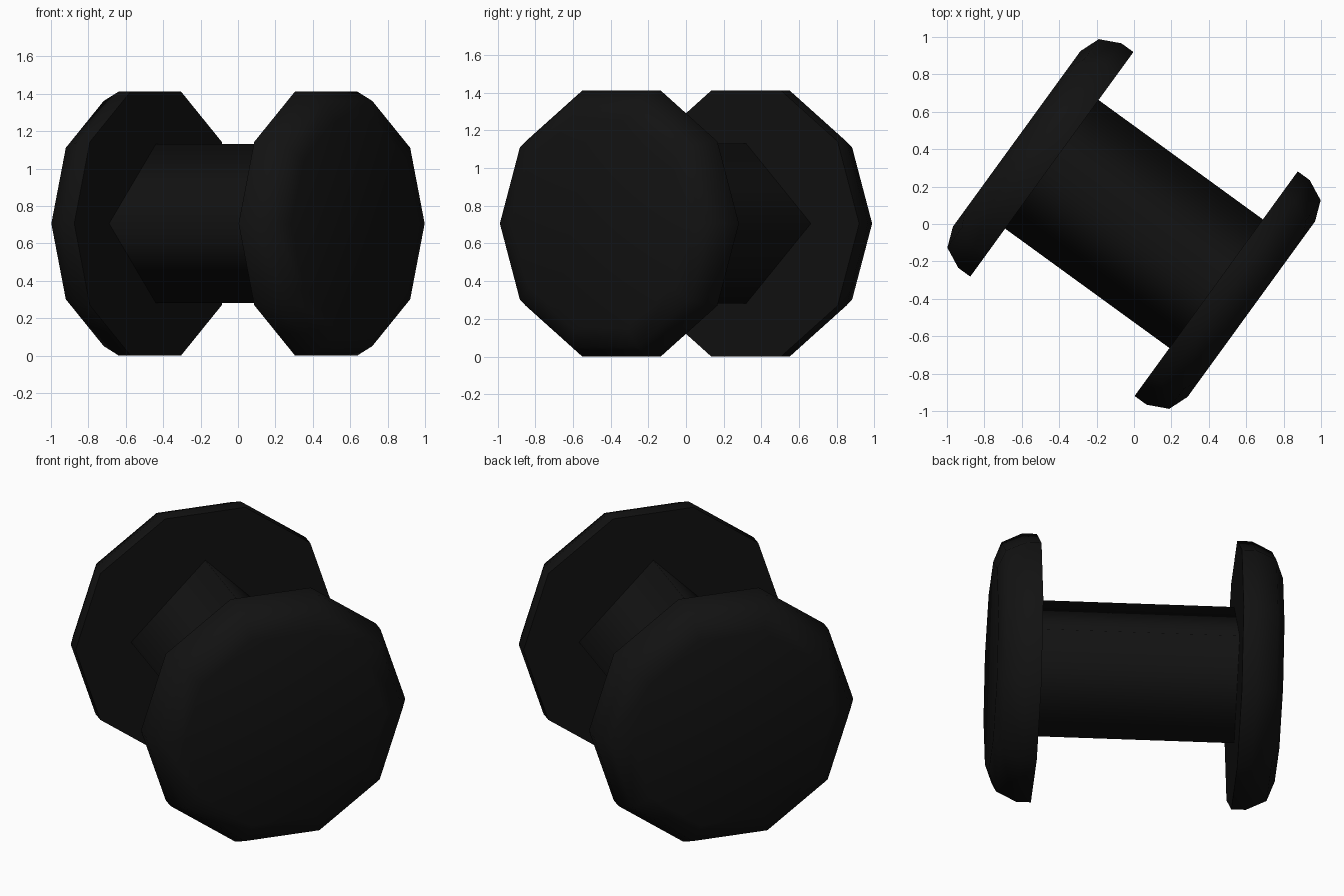
import bpy, bmesh
from math import cos, sin, pi, radians
from mathutils import Matrix

if "Cube" in bpy.data.objects:
    bpy.data.objects.remove(bpy.data.objects["Cube"])

mat = bpy.data.materials.new("black")
mat.diffuse_color = (0.006, 0.006, 0.006, 1)
mat.use_nodes = True
mat.node_tree.nodes["Principled BSDF"].inputs["Base Color"].default_value = mat.diffuse_color

# axle direction lies flat, turned 36 degrees clockwise seen from above
PLACE = Matrix.Translation((0, 0, 0.706)) @ Matrix.Rotation(radians(-36), 4, 'Z')


def lathe(name, profile, sides, sharp_angle, caps=True):
    """Turn (axial, radius) points around local x; caps close both ends."""
    bm = bmesh.new()
    rings = [[bm.verts.new((a, r * cos(2 * pi * i / sides), r * sin(2 * pi * i / sides)))
              for i in range(sides)] for a, r in profile]
    for r0, r1 in zip(rings, rings[1:]):
        for i in range(sides):
            j = (i + 1) % sides
            bm.faces.new((r0[i], r0[j], r1[j], r1[i]))
    if caps:
        bm.faces.new(rings[0])
        bm.faces.new(rings[-1])
    bmesh.ops.recalc_face_normals(bm, faces=bm.faces)
    for f in bm.faces:
        f.smooth = True
    for e in bm.edges:
        if len(e.link_faces) == 2 and e.calc_face_angle() > radians(sharp_angle):
            e.smooth = False
    bm.transform(PLACE)
    if caps is False:
        # open tube: make sure normals point away from the axle
        bm.normal_update()
        f = bm.faces[:][0]
        if (f.calc_center_median() - PLACE.translation).dot(f.normal) < 0:
            bmesh.ops.reverse_faces(bm, faces=bm.faces)
    me = bpy.data.meshes.new(name)
    bm.to_mesh(me)
    bm.free()
    me.materials.append(mat)
    ob = bpy.data.objects.new(name, me)
    bpy.context.collection.objects.link(ob)
    return ob


# square axle, smooth shaded along its length
lathe("axle", [(-0.545, 0.425), (0.545, 0.425)], 4, 120, caps=False)

# ten-sided end discs with rounded outer rims
rim = [(0.543, 0.742), (0.622, 0.742), (0.733, 0.689), (0.775, 0.58)]
for name, s in (("right_disc", 1), ("left_disc", -1)):
    lathe(name, [(s * a, r) for a, r in rim], 10, 60)
